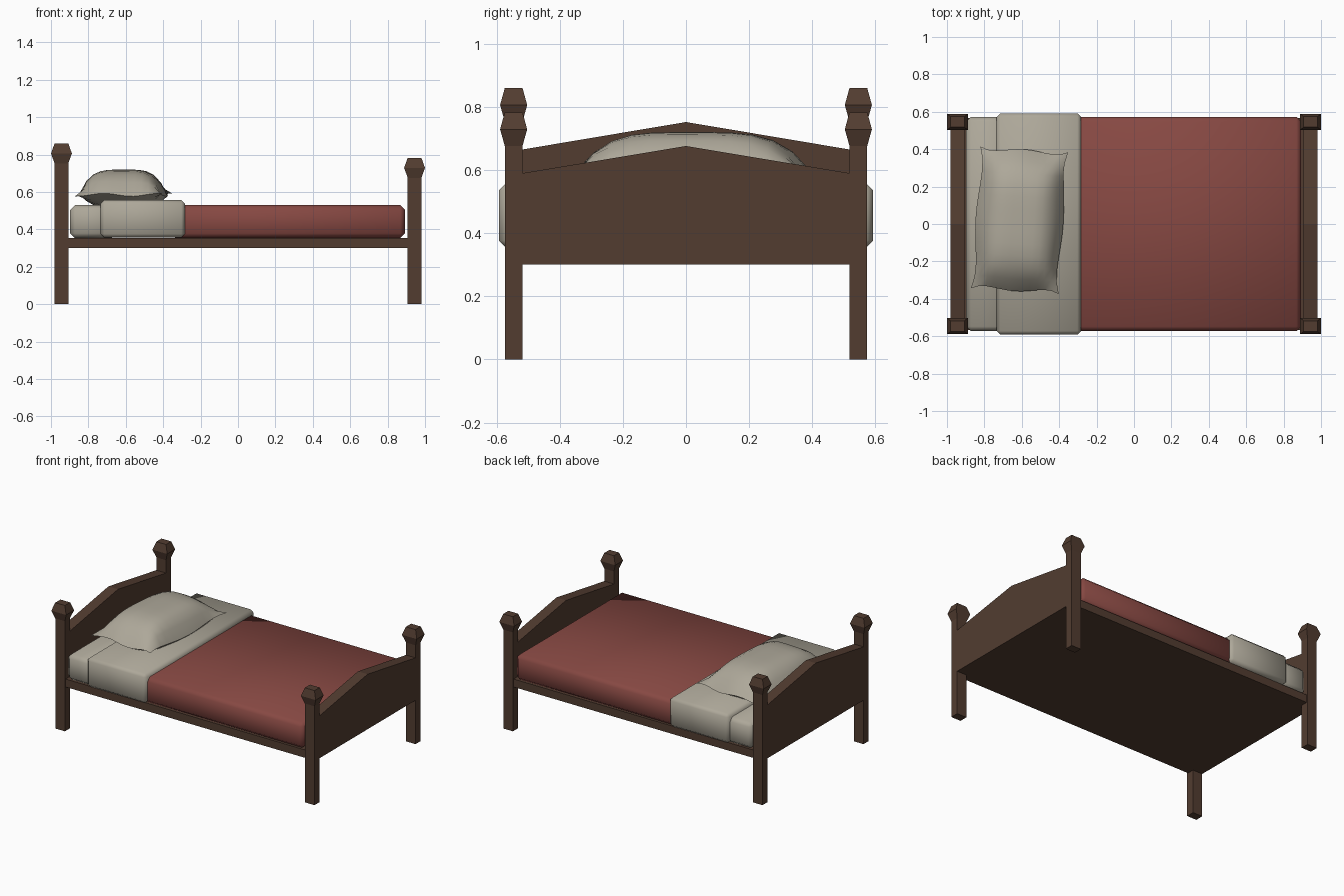
import bpy, bmesh
from math import radians, sin
from mathutils import Matrix

if "Cube" in bpy.data.objects:
    bpy.data.objects.remove(bpy.data.objects["Cube"])


def material(name, rgb):
    m = bpy.data.materials.new(name)
    m.diffuse_color = (*rgb, 1)
    m.use_nodes = True
    m.node_tree.nodes["Principled BSDF"].inputs["Base Color"].default_value = m.diffuse_color
    return m


WOOD = material("dark_wood", (0.085, 0.046, 0.03))
LINEN = material("linen", (0.42, 0.39, 0.32))
RED = material("red_blanket", (0.24, 0.065, 0.055))


def finish(name, bm, mat, smooth=None):
    bmesh.ops.recalc_face_normals(bm, faces=bm.faces)
    me = bpy.data.meshes.new(name)
    bm.to_mesh(me)
    bm.free()
    ob = bpy.data.objects.new(name, me)
    bpy.context.collection.objects.link(ob)
    me.materials.append(mat)
    if smooth:
        bpy.context.view_layer.objects.active = ob
        ob.select_set(True)
        bpy.ops.object.shade_smooth_by_angle(angle=radians(smooth))
        ob.select_set(False)
    return ob


def box(name, lo, hi, mat, bevel=0):
    bm = bmesh.new()
    bmesh.ops.create_cube(bm, size=1)
    for v in bm.verts:
        v.co = [(a + b) / 2 + c * (b - a) for a, b, c in zip(lo, hi, v.co)]
    if bevel:
        bmesh.ops.bevel(bm, geom=bm.edges[:], offset=bevel, segments=1,
                        affect='EDGES')
    return finish(name, bm, mat, 50 if bevel else None)


def post(name, x, y, top):
    # square post flaring into a faceted finial
    bm = bmesh.new()
    rings = []
    for z, s in ((0, 1), (top - 0.107, 1), (top - 0.054, 1.53), (top, 1)):
        rings.append([bm.verts.new((x + sx * 0.0365 * s, y + sy * 0.028 * s, z))
                      for sx, sy in ((-1, -1), (1, -1), (1, 1), (-1, 1))])
    for a, b in zip(rings, rings[1:]):
        for i in range(4):
            j = (i + 1) % 4
            bm.faces.new((a[i], a[j], b[j], b[i]))
    bm.faces.new(rings[0])
    bm.faces.new(rings[-1])
    return finish(name, bm, WOOD)


def board(name, x, side, peak):
    # panel with a peaked top edge, extruded along x
    bm = bmesh.new()
    prof = ((-0.518, 0.3), (0.518, 0.3), (0.518, side), (0, peak), (-0.518, side))
    f = bm.faces.new([bm.verts.new((x - 0.0365, y, z)) for y, z in prof])
    ext = bmesh.ops.extrude_face_region(bm, geom=[f])
    verts = [g for g in ext["geom"] if isinstance(g, bmesh.types.BMVert)]
    bmesh.ops.translate(bm, verts=verts, vec=(0.073, 0, 0))
    return finish(name, bm, WOOD)


# Frame
for end, x, top, side, peak in (("head", -0.944, 0.86, 0.665, 0.752),
                                ("foot", 0.944, 0.783, 0.59, 0.676)):
    board(end + "board", x, side, peak)
    for label, y in (("front", -0.546), ("back", 0.546)):
        post(f"{end}_post_{label}", x, y, top)
box("bed_base", (-0.91, -0.566, 0.3), (0.91, 0.566, 0.354), WOOD)

# Bedding
box("mattress", (-0.897, -0.573, 0.354), (-0.65, 0.573, 0.53), LINEN, 0.025)
box("blanket", (-0.36, -0.573, 0.354), (0.893, 0.573, 0.53), RED, 0.025)
box("folded_sheet", (-0.735, -0.592, 0.356), (-0.283, 0.592, 0.557), LINEN, 0.02)

# Pillow: domed grid closed onto a thin seam, edges pinched beside the corners
bm = bmesh.new()
bmesh.ops.create_cube(bm, size=2)
bmesh.ops.delete(bm, geom=[f for f in bm.faces if abs(f.normal.z) < 0.5],
                 context='FACES_ONLY')
bmesh.ops.delete(bm, geom=[e for e in bm.edges if not e.link_faces], context='EDGES')
bmesh.ops.subdivide_edges(bm, edges=bm.edges[:], cuts=11, use_grid_fill=True)
for v in bm.verts:
    u, w, s = v.co
    dome = (1 - u ** 4) * (1 - w ** 4)
    px = u * (1 - 0.3 * w * w * (1 - w * w) * u * u)
    py = w * (1 - 0.18 * u * u * (1 - u * u) * w * w)
    seam = 0.008 * sin(5 * u + 3 * w)
    height = 0.135 if s > 0 else -0.07
    v.co = (px * 0.235, py * 0.38, 0.585 + height * dome + seam * (1 - dome))
bmesh.ops.remove_doubles(bm, verts=bm.verts[:], dist=0.0005)
bmesh.ops.transform(bm, verts=bm.verts[:], matrix=Matrix.Translation((-0.612, 0.02, 0))
                    @ Matrix.Rotation(radians(-3.8), 4, 'Z'))
finish("pillow", bm, LINEN, 60)
